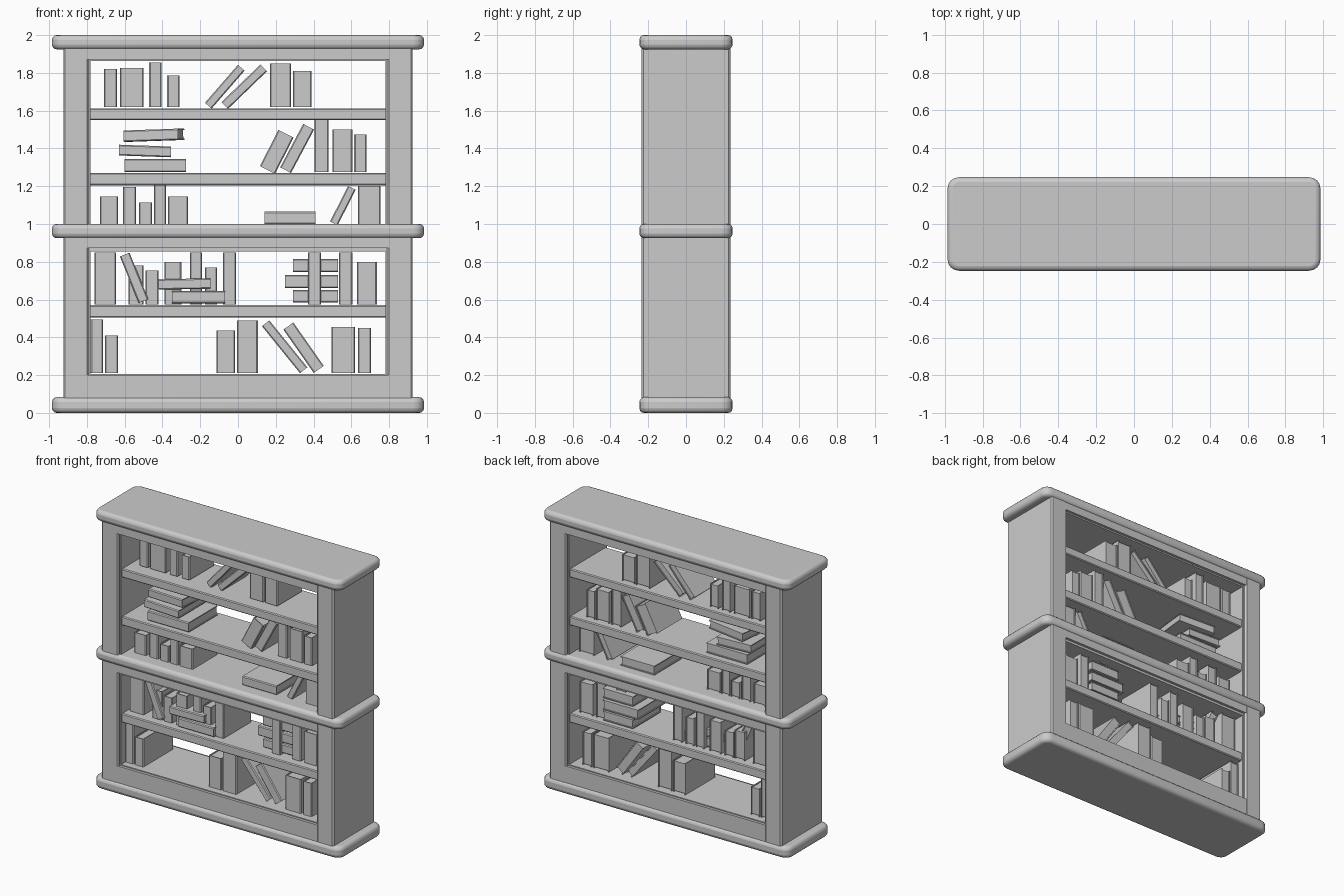
import bpy, bmesh
from math import radians
from mathutils import Matrix, Vector

cube = bpy.data.objects.get("Cube")
if cube:
    bpy.data.objects.remove(cube, do_unlink=True)

GREY = (0.6, 0.6, 0.6, 1)
mat = bpy.data.materials.new("plain grey")
mat.use_nodes = True
mat.diffuse_color = GREY
mat.node_tree.nodes["Principled BSDF"].inputs["Base Color"].default_value = GREY


def add_box(bm, x0, x1, y0, y1, z0, z1):
    size = Matrix.Diagonal((x1 - x0, y1 - y0, z1 - z0, 1))
    mid = Matrix.Translation(((x0 + x1) / 2, (y0 + y1) / 2, (z0 + z1) / 2))
    return bmesh.ops.create_cube(bm, size=1, matrix=mid @ size)["verts"]


def finish(name, bm, bevel=0, segments=1):
    mesh = bpy.data.meshes.new(name)
    bm.to_mesh(mesh)
    bm.free()
    mesh.materials.append(mat)
    obj = bpy.data.objects.new(name, mesh)
    bpy.context.collection.objects.link(obj)
    if bevel:
        mod = obj.modifiers.new("rounded edges", "BEVEL")
        mod.width, mod.segments = bevel, segments
        mod.limit_method = "ANGLE"
        mod.angle_limit = radians(50)
    return obj


def box(name, x0, x1, y0, y1, z0, z1, bevel=0):
    bm = bmesh.new()
    add_box(bm, x0, x1, y0, y1, z0, z1)
    return finish(name, bm, bevel)


# Rounded mouldings: base, waist and top
def moulding(name, z0, z1):
    bm = bmesh.new()
    add_box(bm, -0.985, 0.985, -0.247, 0.247, z0, z1)
    upright = [e for e in bm.edges if abs(e.verts[0].co.z - e.verts[1].co.z) > 0.01]
    bmesh.ops.bevel(bm, geom=upright, offset=0.06, segments=4, profile=0.5, affect="EDGES")
    obj = finish(name, bm, 0.025, 3)
    bpy.context.view_layer.objects.active = obj
    obj.select_set(True)
    bpy.ops.object.shade_smooth_by_angle(angle=radians(40))
    obj.select_set(False)


moulding("base_moulding", 0, 0.083)
moulding("waist_moulding", 0.925, 1.0)
moulding("top_moulding", 1.925, 2.0)

# Carcass of each cabinet: two thick sides with a thin lining
for level, z0, z1 in (("lower", 0.06, 0.94), ("upper", 0.98, 1.94)):
    for side, s in (("left", 1), ("right", -1)):
        a, b = sorted((0.79 * s, 0.925 * s))
        box(f"{level}_{side}_side", a, b, -0.235, 0.235, z0, z1, 0.01)
        a, b = sorted((0.78 * s, 0.80 * s))
        box(f"{level}_{side}_lining", a, b, -0.215, 0.215, z0, z1)

# Rails and ceilings
box("bottom_rail", -0.8, 0.8, -0.234, 0.234, 0.06, 0.2)
box("bottom_floor", -0.79, 0.79, -0.215, 0.215, 0.1, 0.207)
box("lower_head_rail", -0.8, 0.8, -0.234, 0.234, 0.872, 0.94)
box("lower_ceiling", -0.79, 0.79, -0.215, 0.215, 0.855, 0.9)
box("upper_head_rail", -0.8, 0.8, -0.234, 0.234, 1.872, 1.94)
box("upper_ceiling", -0.79, 0.79, -0.215, 0.215, 1.862, 1.9)

# Shelves
for name, z0, z1 in (("lower_shelf", 0.505, 0.57), ("middle_shelf", 1.205, 1.27),
                     ("upper_shelf", 1.55, 1.612)):
    box(name, -0.79, 0.79, -0.205, 0.205, z0, z1, 0.006)


# A hardback: two boards, a spine to the front and recessed pages
def book(name, x, z, width, height, y0, y1, lean=0, yaw=0):
    bm = bmesh.new()
    w, h, d, t, r = width / 2, height / 2, (y1 - y0) / 2, 0.007, 0.006
    for s in (-1, 1):
        a, b = sorted((s * w, s * (w - t)))
        add_box(bm, a, b, -d + t, d, -h, h)
    spine = add_box(bm, -w, w, -d, -d + t, -h, h)
    front = [e for e in {e for v in spine for e in v.link_edges}
             if all(v.co.y < -d + t / 2 for v in e.verts)
             and abs(e.verts[0].co.z - e.verts[1].co.z) > h]
    bmesh.ops.bevel(bm, geom=front, offset=0.006, segments=1, affect="EDGES")
    add_box(bm, -w + t, w - t, -d + t, d - r, -h + r, h - r)
    obj = finish(name, bm)
    obj.matrix_world = (Matrix.Translation(Vector((x, (y0 + y1) / 2, z)))
                        @ Matrix.Rotation(radians(yaw), 4, "Z")
                        @ Matrix.Rotation(radians(lean), 4, "Y"))


def upright_row(name, floor, y0, y1, spans):
    for i, (x0, x1, top) in enumerate(spans):
        book(f"{name}_upright_book_{i + 1}", (x0 + x1) / 2, (floor + top) / 2,
             x1 - x0, top - floor, y0, y1)


def flat_pile(name, y0, y1, spans):
    for i, (x0, x1, z0, z1, tilt, yaw) in enumerate(spans):
        book(f"{name}_flat_book_{i + 1}", (x0 + x1) / 2, (z0 + z1) / 2,
             z1 - z0, x1 - x0, y0, y1, 90 - tilt, yaw)


def leaning(name, y0, y1, specs):
    for i, (x, z, w, h, lean) in enumerate(specs):
        book(f"{name}_leaning_book_{i + 1}", x, z, w, h, y0, y1, lean)


# Books on the top shelf
upright_row("top_row", 1.62, -0.11, 0.17, (
    (-0.71, -0.64, 1.82), (-0.625, -0.5, 1.825), (-0.47, -0.405, 1.855),
    (-0.375, -0.31, 1.785), (0.17, 0.28, 1.85), (0.29, 0.39, 1.81)))
leaning("top_row", -0.11, 0.15, ((-0.07, 1.727, 0.047, 0.266, 41), (0.033, 1.727, 0.05, 0.287, 46)))

# Books on the second shelf
flat_pile("second_row", -0.17, 0.16, (
    (-0.6, -0.275, 1.275, 1.345, 0, 0), (-0.63, -0.355, 1.358, 1.415, -2, 0),
    (-0.59, -0.3, 1.44, 1.5, 2, -6)))
upright_row("second_row", 1.275, -0.13, 0.16, (
    (0.405, 0.48, 1.55), (0.5, 0.605, 1.5), (0.615, 0.68, 1.475)))
leaning("second_row", -0.13, 0.16, ((0.205, 1.382, 0.09, 0.215, 27), (0.313, 1.4, 0.065, 0.26, 28)))

# Books on the waist
upright_row("third_row", 1.0, -0.14, 0.14, (
    (-0.73, -0.635, 1.145), (-0.61, -0.54, 1.195), (-0.525, -0.455, 1.115),
    (-0.445, -0.38, 1.205), (-0.37, -0.265, 1.145), (0.635, 0.755, 1.2)))
leaning("third_row", -0.14, 0.14, ((0.555, 1.097, 0.045, 0.21, 27),))
flat_pile("third_row", -0.15, 0.16, ((0.14, 0.41, 1.0, 1.065, 0, 0),))

# Books on the lower shelf
upright_row("fourth_row", 0.575, -0.15, 0.16, (
    (-0.76, -0.645, 0.85), (-0.58, -0.5, 0.78), (-0.49, -0.42, 0.755), (-0.39, -0.3, 0.8),
    (-0.255, -0.19, 0.85), (-0.175, -0.11, 0.77), (-0.08, -0.01, 0.85),
    (0.37, 0.44, 0.85), (0.535, 0.605, 0.85), (0.63, 0.735, 0.8)))
leaning("fourth_row", -0.17, 0.14, ((-0.55, 0.715, 0.055, 0.265, -22),))
flat_pile("fourth_left", -0.18, 0.13, (
    (-0.35, -0.07, 0.58, 0.645, 0, 0), (-0.42, -0.145, 0.655, 0.71, 1, 0)))
flat_pile("fourth_right", -0.13, 0.19, (
    (0.29, 0.53, 0.585, 0.65, 0, 0), (0.25, 0.53, 0.66, 0.73, 0, 0),
    (0.29, 0.53, 0.745, 0.815, 0, 0)))

# Books on the bottom floor
upright_row("bottom_row", 0.21, -0.17, 0.17, (
    (-0.78, -0.715, 0.495), (-0.705, -0.635, 0.41), (-0.115, -0.015, 0.435),
    (-0.005, 0.105, 0.49), (0.495, 0.62, 0.455), (0.635, 0.705, 0.45)))
leaning("bottom_row", -0.15, 0.15, ((0.247, 0.35, 0.05, 0.32, -39), (0.347, 0.345, 0.065, 0.28, -35)))
